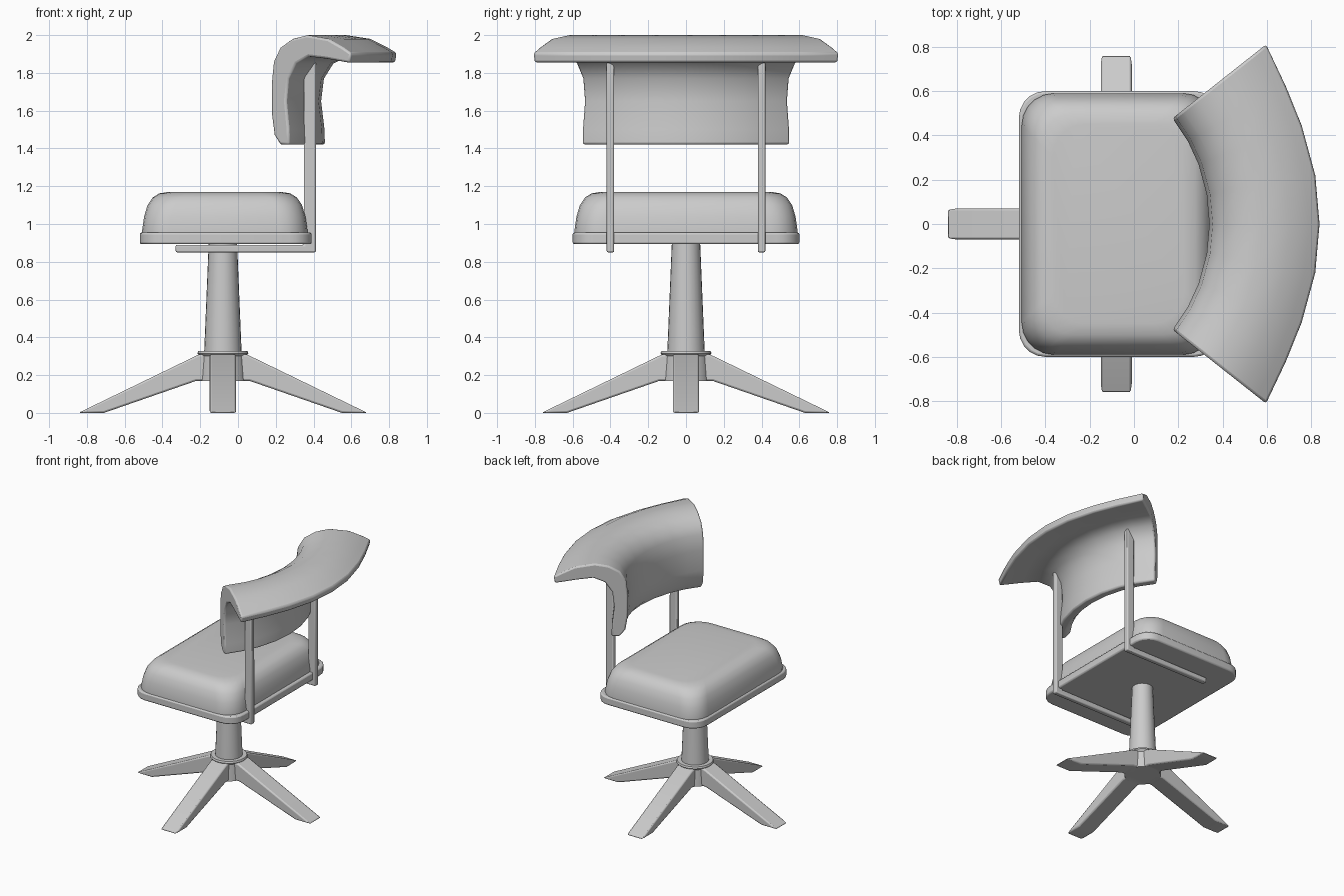
import bpy
from math import sin, cos, pi, radians

if "Cube" in bpy.data.objects:
    bpy.data.objects.remove(bpy.data.objects["Cube"])

CX = -0.08  # x of the swivel axis


def finish(name, verts, faces, bevel=0.0, smooth=40):
    me = bpy.data.meshes.new(name)
    me.from_pydata(verts, [], faces)
    ob = bpy.data.objects.new(name, me)
    bpy.context.collection.objects.link(ob)
    bpy.ops.object.select_all(action='DESELECT')
    ob.select_set(True)
    bpy.context.view_layer.objects.active = ob
    bpy.ops.object.mode_set(mode='EDIT')
    bpy.ops.mesh.select_all(action='SELECT')
    bpy.ops.mesh.normals_make_consistent(inside=False)
    bpy.ops.object.mode_set(mode='OBJECT')
    bpy.ops.object.shade_smooth_by_angle(angle=radians(smooth))
    if bevel:
        m = ob.modifiers.new("bevel", 'BEVEL')
        m.width, m.segments = bevel, 2
        m.limit_method, m.angle_limit = 'ANGLE', radians(50)
    return ob


def loft(name, rings, bevel=0.0, smooth=40):
    """Skin a list of equal-length rings and cap both ends."""
    n = len(rings[0])
    verts = [p for r in rings for p in r]
    faces = [(k * n + i, k * n + (i + 1) % n, (k + 1) * n + (i + 1) % n, (k + 1) * n + i)
             for k in range(len(rings) - 1) for i in range(n)]
    faces += [tuple(range(n)), tuple(range(len(verts) - n, len(verts)))]
    return finish(name, verts, faces, bevel, smooth)


def circle(r, z, n=24):
    return [(CX + r * cos(2 * pi * i / n), r * sin(2 * pi * i / n), z) for i in range(n)]


def rounded_rect(x0, x1, hy, r, z, n=5):
    pts = []
    for k, (cx, cy) in enumerate([(x1 - r, hy - r), (x0 + r, hy - r),
                                  (x0 + r, r - hy), (x1 - r, r - hy)]):
        for i in range(n + 1):
            a = pi / 2 * (k + i / n)
            pts.append((cx + r * cos(a), cy + r * sin(a), z))
    return pts


# Pedestal
loft("column", [circle(0.1, 0.3), circle(0.075, 0.9)])
loft("hub", [circle(0.13, 0.17), circle(0.122, 0.3), circle(0.135, 0.315), circle(0.13, 0.328)])

# Four splayed legs
leg = [(0.06, 0.315), (0.13, 0.308), (0.765, 0.0), (0.63, 0.0), (0.14, 0.17), (0.06, 0.17)]
for k in range(4):
    c, s = round(cos(k * pi / 2)), round(sin(k * pi / 2))
    loft("leg", [[(CX + u * c - w * s, u * s + w * c, z) for u, z in leg]
                 for w in (-0.07, 0.07)], bevel=0.01)

# Seat plate and padded cushion
loft("seat_plate", [rounded_rect(-0.52, 0.39, 0.6, 0.12, z) for z in (0.893, 0.955)], bevel=0.01)
cushion = [(0.0, 0.94), (0.0, 0.97), (0.01, 1.04), (0.028, 1.1), (0.055, 1.14),
           (0.09, 1.162), (0.14, 1.17)]
loft("cushion", [rounded_rect(-0.507 + d, 0.367 - d, 0.59 - d, 0.145, z) for d, z in cushion],
     smooth=60)

# Bent support bars
bar = [(-0.33, 0.85), (0.413, 0.85), (0.413, 1.87), (0.36, 1.84), (0.35, 1.8), (0.35, 0.89),
       (-0.33, 0.89)]
for sy in (-1, 1):
    loft("support_bar", [[(x, sy * 0.4 + w, z) for x, z in bar] for w in (-0.02, 0.02)],
         bevel=0.008)

# Backrest: curled section swept about a point in front of the seat
section = [(0.83, 1.42), (0.79, 1.47), (0.772, 1.58), (0.77, 1.74), (0.785, 1.86), (0.83, 1.935),
           (0.91, 1.98), (1.0, 2.0), (1.13, 1.98), (1.22, 1.935), (1.27, 1.905), (1.26, 1.853),
           (1.12, 1.875), (1.01, 1.887), (0.935, 1.85), (0.885, 1.77), (0.87, 1.65),
           (0.888, 1.5), (0.89, 1.42)]
rings = []
for deg in (-38.3, -29, -20.5, -10, 0, 10, 20.5, 29, 38.3):
    a = radians(deg)
    flare = 0.04 * max(0, (abs(deg) - 20.5) / 17.8) ** 2
    rings.append([(-0.43 + (r + flare * max(0, (r - 0.9) / 0.37)) * cos(a),
                   (r + flare * max(0, (r - 0.9) / 0.37)) * sin(a), z) for r, z in section])
loft("backrest", rings, bevel=0.012, smooth=50)
